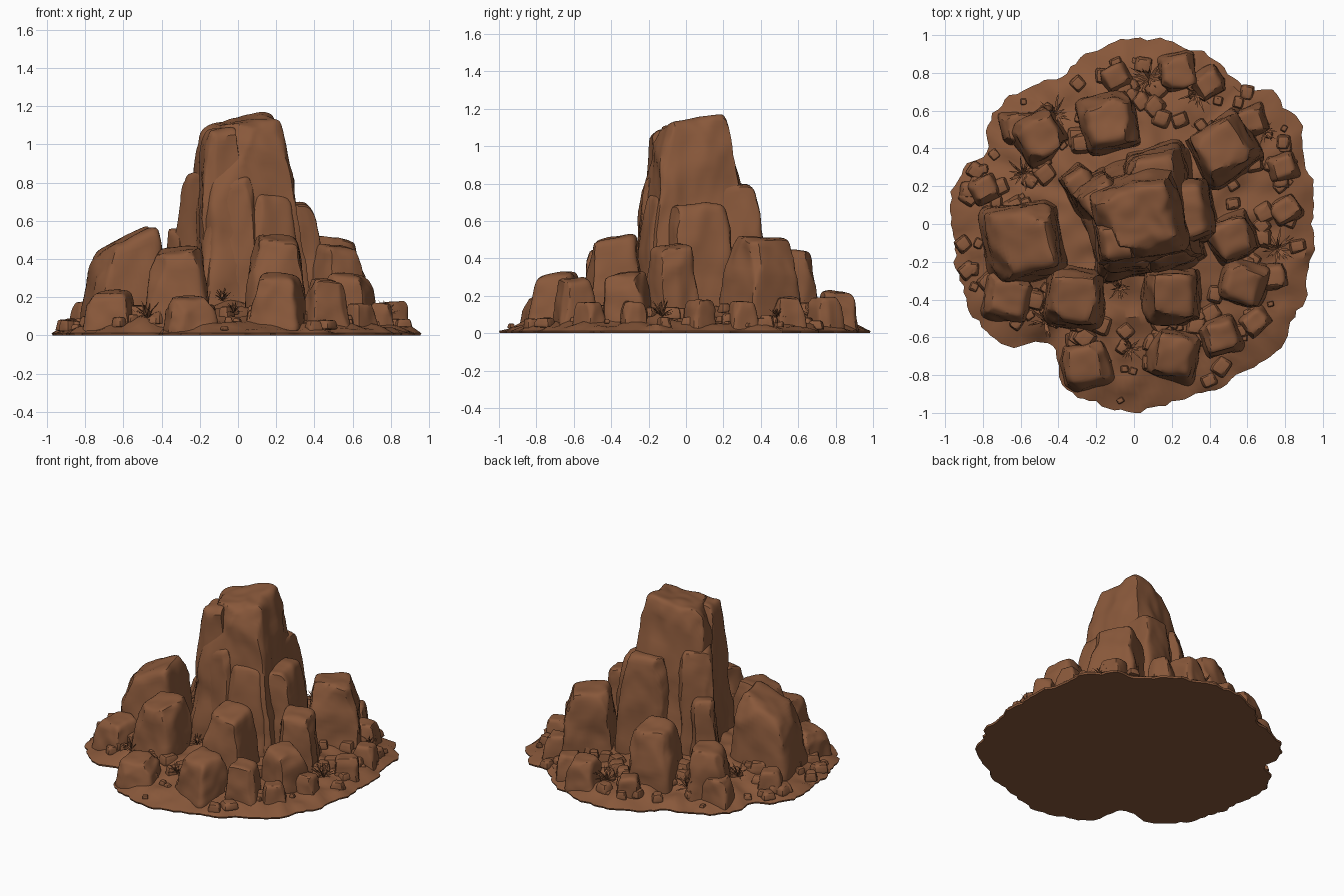
import bpy, bmesh, math, random
from mathutils import Vector, noise

if "Cube" in bpy.data.objects:
    bpy.data.objects.remove(bpy.data.objects["Cube"])

random.seed(7)
brown = bpy.data.materials.new("rock_brown")
brown.diffuse_color = (0.25, 0.098, 0.043, 1)
brown.use_nodes = True
brown.node_tree.nodes["Principled BSDF"].inputs["Base Color"].default_value = brown.diffuse_color


def finish(bm, name, angle=32):
    me = bpy.data.meshes.new(name)
    bm.to_mesh(me)
    bm.free()
    me.materials.append(brown)
    ob = bpy.data.objects.new(name, me)
    bpy.context.collection.objects.link(ob)
    bpy.ops.object.select_all(action='DESELECT')
    ob.select_set(True)
    bpy.context.view_layer.objects.active = ob
    bpy.ops.object.shade_smooth_by_angle(angle=math.radians(angle))


def grid_cube(bm, n):
    """Cube from -1 to 1 with n x n faces per side; returns its vertices."""
    grid = {}
    for axis in range(3):
        for side in (0, n):
            for i in range(n):
                for j in range(n):
                    quad = []
                    for di, dj in ((0, 0), (1, 0), (1, 1), (0, 1)):
                        c = [side] * 3
                        c[(axis + 1) % 3], c[(axis + 2) % 3] = i + di, j + dj
                        key = tuple(c)
                        if key not in grid:
                            grid[key] = bm.verts.new([2 * k / n - 1 for k in key])
                        quad.append(grid[key])
                    bm.faces.new(quad if side else quad[::-1])
    return list(grid.values())


def add_rock(bm, cx, cy, w, d, h, rot=0, taper=0.74, tilt=0.0, lean=0.0,
             cuts=12, chops=9, rough=0.018, z0=0.0, p=7):
    """Rounded tapered block, chopped by random planes and roughened."""
    verts = grid_cube(bm, cuts + 1)
    planes = []
    for _ in range(chops):
        a = random.uniform(0, math.tau)
        n = Vector((math.cos(a), math.sin(a), random.uniform(-0.2, 0.8))).normalized()
        support = sum(abs(c) ** (p / (p - 1)) for c in n) ** ((p - 1) / p)
        planes.append((n, support * random.uniform(0.84, 0.96)))
    c, s = math.cos(math.radians(rot)), math.sin(math.radians(rot))
    for v in verts:
        u = v.co / sum(abs(k) ** p for k in v.co) ** (1 / p)
        for n, lim in planes:
            over = u.dot(n) - lim
            if over > 0:
                u = u - n * over
        t = (u.z + 1) / 2
        k = 1 + (taper - 1) * t
        x, y = u.x * w / 2 * k, u.y * d / 2 * k
        # lean moves the top toward the middle, tilt raises the side facing the middle
        q = Vector((cx * (1 - lean * t) + x * c - y * s, cy * (1 - lean * t) + x * s + y * c, 0))
        rise = tilt * ((cx - q.x) * cx + (cy - q.y) * cy) / (math.hypot(cx, cy) + 1e-6)
        q.z = h * (1.12 * t - 0.12) + t * rise
        q += noise.noise_vector(q * 5) * rough + noise.noise_vector(q * 13) * rough * 0.45
        v.co = q
    top = max(v.co.z for v in verts)
    for v in verts:
        v.co.z = max(0.006, z0 + v.co.z * h / top)


def rock(name, *args, **kw):
    bm = bmesh.new()
    add_rock(bm, *args, **kw)
    finish(bm, name)


# Ground: low mound; outline is a circle with bays and bulges (angle, depth, spread)
BAYS = [(118, .09, 14), (153, .09, 8), (235, .2, 9), (0, .03, 8), (56, .03, 8),
        (35, -.06, 10), (319, -.04, 10), (84, -.025, 8), (265, -.025, 8)]


def radius(deg):
    r = 0.97
    for a, depth, spread in BAYS:
        off = (deg - a + 180) % 360 - 180
        r -= depth * math.exp(-(off / spread) ** 2)
    return r


def polar(deg, s):
    r, a = radius(deg) * s, math.radians(deg)
    return r * math.cos(a), r * math.sin(a)


def ground_z(x, y):
    s = min(1, math.hypot(x, y) / radius(math.degrees(math.atan2(y, x))))
    return 0.012 + 0.21 * (1 - s) ** 0.8


SEG, RINGS = 180, 22
bm = bmesh.new()
rings = []
for j in range(1, RINGS + 1):
    s = j / RINGS
    ring = []
    for i in range(SEG):
        deg = i * 360 / SEG
        ux, uy = polar(deg, 1)
        jag = 0.035 * noise.noise(Vector((ux * 9, uy * 9, 3))) + random.uniform(-.01, .01)
        x, y = polar(deg, s * (1 + jag * s ** 4))
        y = max(-1, min(1, y))
        z = ground_z(ux * s, uy * s)
        if j < RINGS:
            z += 0.03 * noise.noise(Vector((x * 9, y * 9, 0)))
        ring.append(bm.verts.new((x, y, max(0.012, z))))
    rings.append(ring)
rings.append([bm.verts.new((v.co.x * .995, v.co.y * .995, 0)) for v in rings[-1]])
top, bottom = bm.verts.new((0, 0, .22)), bm.verts.new((0, 0, 0))
for i in range(SEG):
    k = (i + 1) % SEG
    bm.faces.new((top, rings[0][i], rings[0][k]))
    bm.faces.new((bottom, rings[-1][k], rings[-1][i]))
    for a, b in zip(rings, rings[1:]):
        bm.faces.new((a[i], b[i], b[k], a[k]))
finish(bm, "ground_mound")

# Central tower and the slabs leaning against it
rock("tower_core", .06, .05, .70, .68, 1.17, rot=14, taper=.56, lean=.6, tilt=-.2,
     cuts=26, chops=14, rough=.022, p=9)
rock("tower_front_column", -.09, -.10, .26, .30, 1.09, rot=8, tilt=.14, cuts=18)
rock("tower_front_slab", -.04, -.15, .37, .34, .84, rot=-4, taper=.66, lean=.2, cuts=18)
rock("tower_right_slab", .28, .06, .36, .42, .70, rot=10, lean=.1, cuts=18)
rock("tower_front_right_slab", .2, -.13, .32, .3, .75, rot=20, taper=.65, lean=.2, cuts=16)
rock("tower_left_slab", -.2, .14, .28, .30, .86, rot=30, lean=.2, cuts=18)
rock("tower_left_foot", -.28, .2, .2, .24, .56, rot=35, cuts=14)
rock("tower_back_slab", .12, .28, .38, .30, .80, rot=15, lean=.1, cuts=18)

# Large boulders around the tower: x, y, width, height, rotation
BOULDERS = [(-.59, -.09, .46, .57, 10), (-.31, -.39, .36, .47, -6), (.20, -.38, .34, .53, 0),
            (.52, -.07, .28, .48, 28), (.48, .40, .37, .52, 30), (-.13, .54, .34, .47, 14),
            (-.50, .46, .29, .37, 32), (.23, .80, .22, .23, 8), (.21, -.69, .30, .33, -10),
            (-.25, -.75, .28, .21, 15), (-.67, -.38, .29, .24, -8), (.46, -.60, .23, .30, 20),
            (.58, -.31, .27, .33, -15)]
for n, (x, y, w, h, rot) in enumerate(BOULDERS, 1):
    rock(f"boulder_{n}", x, y, w, w, h, rot=rot, tilt=.5 if n == 1 else .15, cuts=14)

# Medium boulders near the rim, by angle
for n, deg in enumerate((5, 21, 41, 62, 97, 140, 167, 321, 339), 1):
    x, y = polar(deg, random.uniform(.81, .88))
    w = random.uniform(.16, .22)
    rock(f"rim_boulder_{n}", x, y, w, w * .9, w, rot=random.uniform(0, 40), rough=.014, cuts=9)

# Small stones scattered over the slope
bm = bmesh.new()
for _ in range(170):
    x, y = polar(random.uniform(0, 360), random.uniform(.55, .95))
    size = random.uniform(.035, .12) * (1.35 - math.hypot(x, y) * .5)
    add_rock(bm, x, y, size, size * random.uniform(.8, 1.1), size * random.uniform(.45, .7),
             rot=random.uniform(0, 90), cuts=4, chops=5, rough=size * .08, z0=ground_z(x, y) - size * .08)
finish(bm, "scattered_stones")

# Dry grass tufts: thin bent blades fanning out
TUFTS = [(.08, .77), (.335, .69), (-.42, .58), (-.59, .265), (.69, .49), (.76, -.13),
         (-.02, -.66), (-.47, -.51), (-.08, -.34)]
bm = bmesh.new()
for n, (x, y) in enumerate(TUFTS):
    size = .7 if n in (4, 6, 8) else 1
    root = Vector((x, y, ground_z(x, y) + .02))
    for i in range(26):
        a = i * 2.4 + random.uniform(-.2, .2)
        lift = random.uniform(.15, 1.3)
        length = random.uniform(.08, .13) * size
        out = Vector((math.cos(a) * math.cos(lift), math.sin(a) * math.cos(lift), math.sin(lift)))
        side = Vector((-math.sin(a), math.cos(a), 0)) * .006 * size
        mid = root + out * length * .5
        tip = root + out * length - Vector((0, 0, .012))
        v = [bm.verts.new(q) for q in (root - side * .5, root + side * .5, mid + side, tip, mid - side)]
        bm.faces.new((v[0], v[1], v[2], v[4]))
        bm.faces.new((v[4], v[2], v[3]))
finish(bm, "grass_tufts")
